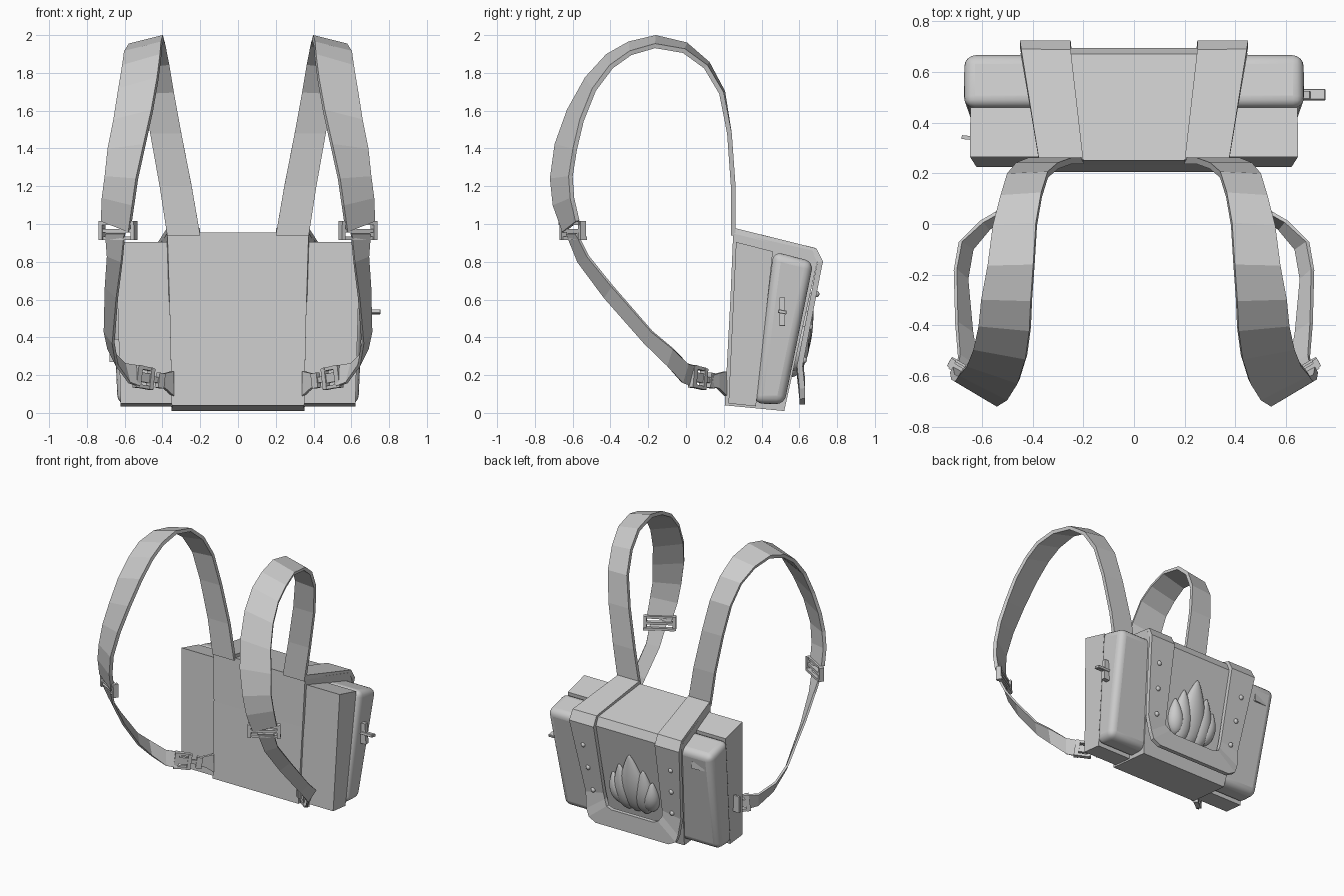
import bpy, bmesh, math
from mathutils import Vector, Matrix

cube = bpy.data.objects.get("Cube")
if cube:
    bpy.data.objects.remove(cube)

grey = bpy.data.materials.new("plain grey")
grey.use_nodes = True
grey.diffuse_color = (0.6, 0.6, 0.6, 1)
grey.node_tree.nodes["Principled BSDF"].inputs["Base Color"].default_value = (0.6, 0.6, 0.6, 1)
SIDES = {"left": 1, "right": -1}


def finish(name, bm, bevel=0, segments=1, smooth=False, thickness=0):
    bmesh.ops.recalc_face_normals(bm, faces=bm.faces)
    mesh = bpy.data.meshes.new(name)
    bm.to_mesh(mesh)
    bm.free()
    mesh.materials.append(grey)
    obj = bpy.data.objects.new(name, mesh)
    bpy.context.collection.objects.link(obj)
    if thickness:
        mod = obj.modifiers.new("thickness", "SOLIDIFY")
        mod.thickness, mod.offset = thickness, 0
    if bevel:
        mod = obj.modifiers.new("bevel", "BEVEL")
        mod.width, mod.segments = bevel, segments
    if smooth:
        bpy.ops.object.select_all(action="DESELECT")
        obj.select_set(True)
        bpy.context.view_layer.objects.active = obj
        bpy.ops.object.shade_smooth_by_angle(angle=math.radians(50))
    return obj


def prism(name, profile, near, far, **kw):
    """Side profile (y, z) spanned between two x functions of (y, z)."""
    bm = bmesh.new()
    a = [bm.verts.new((near(y, z), y, z)) for y, z in profile]
    b = [bm.verts.new((far(y, z), y, z)) for y, z in profile]
    bm.faces.new(a)
    bm.faces.new(b)
    for i in range(len(a)):
        j = (i + 1) % len(a)
        bm.faces.new((a[i], a[j], b[j], b[i]))
    return finish(name, bm, **kw)


def ribbon(name, pairs, thickness, side=1, **kw):
    """Strip between pairs of edge points."""
    bm = bmesh.new()
    rows = [[bm.verts.new((p[0] * side, p[1], p[2])) for p in pair] for pair in pairs]
    for (a, b), (c, d) in zip(rows, rows[1:]):
        bm.faces.new((a, b, d, c))
    return finish(name, bm, thickness=thickness, **kw)


def block(name, centre, size, axis, side=1, **kw):
    """Box whose long direction follows the given axis."""
    u = Vector(axis).normalized()
    v = Vector((0, 0, 1)).cross(u).normalized()
    frame = Matrix((u, v, u.cross(v))).transposed()
    bm = bmesh.new()
    bmesh.ops.create_cube(bm, size=1)
    for vert in bm.verts:
        p = frame @ Vector(c * s for c, s in zip(vert.co, size)) + Vector(centre)
        vert.co = (p.x * side, p.y, p.z)
    return finish(name, bm, **kw)


# Central pack body, widening towards the upper back
def half_width(y, z):
    return 0.35 + 0.025 * z + 0.21 * z * (y - 0.25)


def panel_y(z):
    return 0.515 + 0.228 * z


prism("pack_body", [(0.205, 0.04), (0.235, 0.6), (0.25, 0.955), (0.67, 0.86), (0.695, 0.8), (0.52, 0.01)],
      lambda y, z: -half_width(y, z), half_width)

# Flat side compartments and rounded pouches behind them
for label, s in SIDES.items():
    prism(label + "_side_box", [(0.225, 0.05), (0.265, 0.905), (0.46, 0.855), (0.37, 0.035)],
          lambda y, z: s * 0.3, lambda y, z: s * (0.62 + 0.03 * z))
    prism(label + "_pouch", [(0.36, 0.05), (0.463, 0.855), (0.675, 0.8), (0.52, 0.045)],
          lambda y, z: s * 0.3, lambda y, z: s * (0.635 + 0.045 * z),
          bevel=0.045, segments=4, smooth=True)

# Raised band: over the top, down the back and around the bottom of the flap
def flap_y(z):
    return 0.555 + 0.19 * z if z > 0.22 else 0.615


half = [((0.375, 0.25, 0.965), (0.20, 0.25, 0.965)),
        ((0.445, 0.68, 0.86), (0.25, 0.68, 0.86)),
        ((0.45, 0.71, 0.8), (0.25, 0.71, 0.8))]
for (xo, zo), (xi, zi) in [((0.39, 0.25), (0.24, 0.28)), ((0.375, 0.13), (0.235, 0.23)),
                           ((0.355, 0.075), (0.21, 0.19)), ((0.30, 0.045), (0.17, 0.175))]:
    half.append(((xo, flap_y(zo), zo), (xi, flap_y(zi), zi)))
other = [tuple((-x, y, z) for x, y, z in pair) for pair in reversed(half)]
ribbon("flap_band", half + other, 0.03)

# Rivets on the band
for label, s in SIDES.items():
    for i, z in enumerate((0.28, 0.455, 0.63)):
        bm = bmesh.new()
        bmesh.ops.create_uvsphere(bm, u_segments=10, v_segments=6, radius=0.018)
        bmesh.ops.translate(bm, verts=bm.verts, vec=(s * (0.295 + 0.1 * z), flap_y(z) + 0.014, z))
        finish(f"{label}_rivet_{i + 1}", bm, smooth=True)

# Bulging flame ornament made from tapered lobes
for i, (x, low, high, width) in enumerate([(0, 0.19, 0.64, 0.1), (0.085, 0.19, 0.54, 0.075),
                                           (-0.085, 0.19, 0.54, 0.075), (0.14, 0.22, 0.46, 0.06),
                                           (-0.14, 0.22, 0.46, 0.06)]):
    bm = bmesh.new()
    bmesh.ops.create_uvsphere(bm, u_segments=20, v_segments=14, radius=1)
    for v in bm.verts:
        t = (v.co.z + 1) / 2
        taper = 1.15 - 0.75 * t * t
        z = low + (high - low) * t
        v.co = (x * (0.85 + 0.3 * t) + v.co.x * width * taper,
                panel_y(z) + 0.005 + v.co.y * 0.055 * taper, z)
    finish(f"flame_lobe_{i + 1}", bm, smooth=True)

# Shoulder strap: inner x, outer x, y, z and inward lean of the outer edge
STRAP = [(0.20, 0.375, 0.25, 0.94, 0), (0.245, 0.415, 0.25, 1.2, 0), (0.3, 0.465, 0.23, 1.48, 0),
         (0.34, 0.5, 0.195, 1.7, 0.01), (0.365, 0.525, 0.115, 1.85, 0.02),
         (0.385, 0.555, 0, 1.95, 0.035), (0.395, 0.575, -0.16, 1.988, 0.045),
         (0.405, 0.6, -0.3, 1.955, 0.05), (0.41, 0.61, -0.415, 1.89, 0.06),
         (0.425, 0.63, -0.525, 1.77, 0.07), (0.455, 0.655, -0.62, 1.6, 0.085),
         (0.495, 0.685, -0.685, 1.42, 0.1), (0.535, 0.7, -0.71, 1.24, 0.1),
         (0.555, 0.715, -0.695, 1.1, 0.1), (0.575, 0.72, -0.645, 0.96, 0.09)]
hub = Vector((0, -0.22, 1.3))
upper = []
for xi, xo, y, z, lean in STRAP:
    p = Vector((0, y, z))
    q = p + (hub - p).normalized() * lean
    upper.append(((xi, y, z), (xo, q.y, q.z)))

# Twisting lower strap, given by its two edges
lower = [((0.60, -0.63, 0.95), (0.70, -0.58, 0.95)), ((0.615, -0.57, 0.8), (0.69, -0.52, 0.83)),
         ((0.64, -0.43, 0.61), (0.7, -0.39, 0.67)), ((0.66, -0.22, 0.37), (0.705, -0.18, 0.43)),
         ((0.64, -0.1, 0.25), (0.685, -0.07, 0.34)), ((0.575, -0.02, 0.16), (0.6, 0.01, 0.26)),
         ((0.52, 0.03, 0.14), (0.53, 0.05, 0.25))]
tail = [((0.42, 0.13, 0.14), (0.42, 0.14, 0.2)), ((0.39, 0.17, 0.13), (0.39, 0.17, 0.21)),
        ((0.345, 0.21, 0.09), (0.345, 0.21, 0.22))]

clip = Vector((-0.16, 0.13, -0.03))
slide = Vector((0.17, 0.1, 0))
for label, s in SIDES.items():
    ribbon(label + "_shoulder_strap", upper, 0.025, s)
    ribbon(label + "_lower_strap", lower, 0.015, s)
    ribbon(label + "_anchor_tab", tail, 0.02, s)
    # Side release clip: socket rails, prongs and crossbar
    start = Vector((0.54, 0.03, 0.195))
    block(label + "_clip_base", start + clip * 0.06, (0.03, 0.035, 0.12), clip, s)
    block(label + "_clip_core", start + clip * 0.3, (0.08, 0.02, 0.05), clip, s)
    block(label + "_clip_mouth", start + clip * 0.48, (0.025, 0.035, 0.11), clip, s)
    block(label + "_clip_stem", start + clip * 0.64, (0.1, 0.015, 0.03), clip, s)
    block(label + "_clip_end", start + clip * 0.8, (0.04, 0.03, 0.08), clip, s)
    for dz in (-0.05, 0.05):
        block(label + "_clip_rail", start + clip * 0.27 + Vector((0, 0, dz)), (0.1, 0.03, 0.018), clip, s)
    # Strap adjuster frame
    mid = Vector((0.635, -0.6, 0.965))
    for dz in (-0.04, 0, 0.04):
        block(label + "_adjuster_bar", mid + Vector((0, -0.25 * dz, dz)), (0.21, 0.03, 0.018), slide, s)
    for d in (-0.5, 0.5):
        block(label + "_adjuster_end", mid + slide * d, (0.022, 0.035, 0.1), slide, s)

# Small pull tabs
block("left_pouch_tab", (0.68, 0.51, 0.535), (0.02, 0.15, 0.045), (0, 0.2, 1), bevel=0.003).scale = (1, 1, 1)
block("left_pouch_plate", (0.672, 0.51, 0.535), (0.05, 0.03, 0.15), (1, 0, 0.05))
block("right_pouch_tab", (-0.555, 0.642, 0.7), (0.1, 0.03, 0.05), (1, 0.1, 0))
block("right_box_tab", (-0.65, 0.34, 0.33), (0.06, 0.015, 0.12), (1, -0.1, 0))
